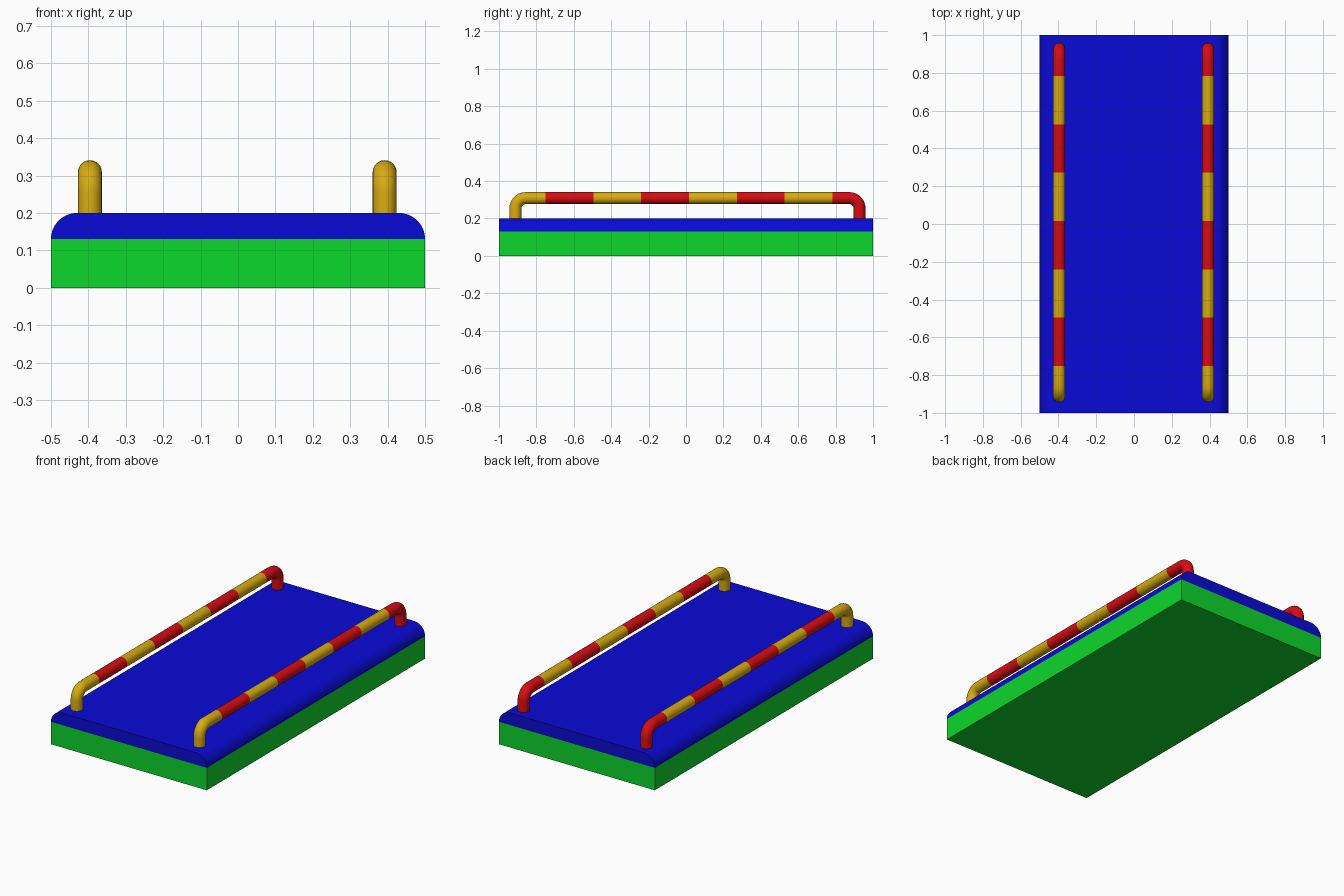
import bpy, bmesh, math
from mathutils import Vector

if "Cube" in bpy.data.objects:
    bpy.data.objects.remove(bpy.data.objects["Cube"])


def material(name, rgb):
    m = bpy.data.materials.new(name)
    m.diffuse_color = (*rgb, 1)
    m.use_nodes = True
    m.node_tree.nodes["Principled BSDF"].inputs["Base Color"].default_value = m.diffuse_color
    return m


GREEN = material("green", (0.004, 0.68, 0.025))
BLUE = material("blue", (0.003, 0.003, 0.68))
RED = material("red", (0.68, 0.004, 0.006))
YELLOW = material("yellow", (0.68, 0.41, 0.006))


def finish(bm, name, mats, smooth=False):
    bmesh.ops.recalc_face_normals(bm, faces=bm.faces[:])
    me = bpy.data.meshes.new(name)
    bm.to_mesh(me)
    bm.free()
    for m in mats:
        me.materials.append(m)
    ob = bpy.data.objects.new(name, me)
    bpy.context.collection.objects.link(ob)
    if smooth:
        bpy.ops.object.select_all(action='DESELECT')
        bpy.context.view_layer.objects.active = ob
        ob.select_set(True)
        bpy.ops.object.shade_smooth_by_angle(angle=math.radians(35))
    return ob


def extrude_profile(name, profile, mat, smooth=False):
    """Extrude an x-z outline along the full length in y."""
    bm = bmesh.new()
    face = bm.faces.new([bm.verts.new((x, -1, z)) for x, z in profile])
    ext = bmesh.ops.extrude_face_region(bm, geom=[face])
    for v in ext["geom"]:
        if isinstance(v, bmesh.types.BMVert):
            v.co.y = 1
    if len([f for f in bm.faces if len(f.verts) == len(profile) and all(v.co.y < 0 for v in f.verts)]) == 0:
        bm.faces.new([v for v in bm.verts if v.co.y < 0])
    return finish(bm, name, [mat], smooth)


# Green base slab
extrude_profile("base", [(-.5, 0), (.5, 0), (.5, .13), (-.5, .13)], GREEN)

# Blue deck with rounded long edges
R, N = 0.07, 12
arc = [(R * math.cos(math.pi / 2 * i / N), R * math.sin(math.pi / 2 * i / N)) for i in range(N + 1)]
right = [(.5 - R + x, .13 + z) for x, z in arc]
extrude_profile("deck", right + [(-x, z) for x, z in reversed(right)], BLUE, True)

# Rails: bent tubes with alternating stripes
TUBE, BEND, SIDES = 0.032, 0.055, 24
Y0, Y1, Z0, ZT = -0.912, 0.928, 0.19, 0.309
STRIPES = [-0.751 + 0.2557 * k for k in range(7)]


def rail(name, x):
    # centre path as (y, z, tangent angle)
    path = [(Y0, Z0, math.pi / 2)]
    for i in range(9):
        a = math.pi / 2 * i / 8
        path.append((Y0 + BEND * (1 - math.cos(a)), ZT - BEND + BEND * math.sin(a), math.pi / 2 - a))
    path += [(y, ZT, 0) for y in STRIPES]
    for i in range(9):
        a = math.pi / 2 * i / 8
        path.append((Y1 - BEND * (1 - math.sin(a)), ZT - BEND * (1 - math.cos(a)), -a))
    path.append((Y1, Z0, -math.pi / 2))

    bm = bmesh.new()
    rings = []
    for y, z, t in path:
        normal = Vector((0, -math.sin(t), math.cos(t)))
        ring = []
        for j in range(SIDES):
            b = 2 * math.pi * j / SIDES
            ring.append(bm.verts.new(Vector((x, y, z)) + TUBE * (math.cos(b) * Vector((1, 0, 0)) + math.sin(b) * normal)))
        rings.append(ring)
    for k in range(len(rings) - 1):
        mid = (path[k][0] + path[k + 1][0]) / 2
        stripe = sum(mid > s for s in STRIPES) % 2
        for j in range(SIDES):
            n = (j + 1) % SIDES
            f = bm.faces.new((rings[k][j], rings[k][n], rings[k + 1][n], rings[k + 1][j]))
            f.material_index = stripe
    bm.faces.new(rings[0])
    bm.faces.new(rings[-1]).material_index = 1
    finish(bm, name, [YELLOW, RED], True)


rail("left_rail", -0.396)
rail("right_rail", 0.392)
